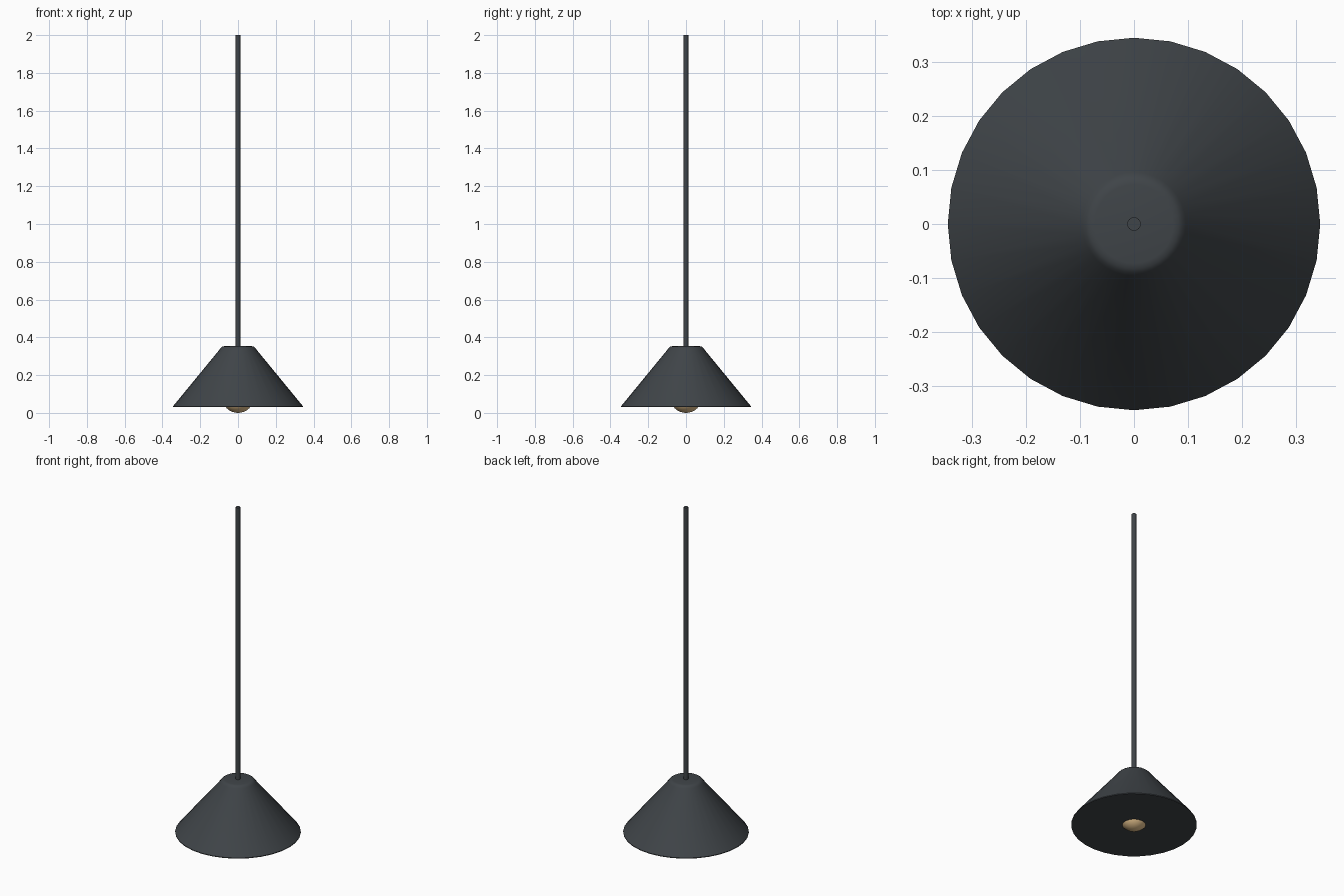
import bpy, bmesh
from math import radians
from mathutils import Matrix

cube = bpy.data.objects.get("Cube")
if cube:
    bpy.data.objects.remove(cube, do_unlink=True)


def material(name, rgb):
    mat = bpy.data.materials.new(name)
    mat.use_nodes = True
    mat.diffuse_color = (*rgb, 1)
    mat.node_tree.nodes["Principled BSDF"].inputs["Base Color"].default_value = (*rgb, 1)
    return mat


charcoal = material("charcoal metal", (0.05, 0.058, 0.065))
warm = material("warm glow", (0.9, 0.62, 0.31))


def finish(name, bm, mat, angle=30):
    bmesh.ops.recalc_face_normals(bm, faces=bm.faces)
    mesh = bpy.data.meshes.new(name)
    bm.to_mesh(mesh)
    bm.free()
    mesh.materials.append(mat)
    obj = bpy.data.objects.new(name, mesh)
    bpy.context.collection.objects.link(obj)
    bpy.ops.object.select_all(action="DESELECT")
    obj.select_set(True)
    bpy.context.view_layer.objects.active = obj
    bpy.ops.object.shade_smooth_by_angle(angle=radians(angle))
    return obj


def lathe(name, profile, sides, mat):
    """Turn a (radius, height) profile round z and cap both ends."""
    bm = bmesh.new()
    pts = [bm.verts.new((r, 0, z)) for r, z in profile]
    edges = [bm.edges.new(pair) for pair in zip(pts, pts[1:])]
    bmesh.ops.spin(bm, geom=pts + edges, cent=(0, 0, 0), axis=(0, 0, 1),
                   angle=radians(360), steps=sides, use_merge=True)
    bmesh.ops.remove_doubles(bm, verts=bm.verts, dist=0.0001)
    bmesh.ops.holes_fill(bm, edges=[e for e in bm.edges if e.is_boundary], sides=0)
    return finish(name, bm, mat)


# Conical shade with a rounded shoulder and a closed underside
lathe("shade", [(0.345, 0.03), (0.345, 0.034), (0.101, 0.331), (0.096, 0.339),
                (0.09, 0.346), (0.083, 0.351), (0.073, 0.353)], 32, charcoal)

# Hanging rod
lathe("rod", [(0.0125, 0.34), (0.0125, 2.0)], 24, charcoal)

# Bulb showing just below the shade
bm = bmesh.new()
bmesh.ops.create_uvsphere(bm, u_segments=32, v_segments=16, radius=0.085,
                          matrix=Matrix.Translation((0, 0, 0.085)))
finish("bulb", bm, warm)
